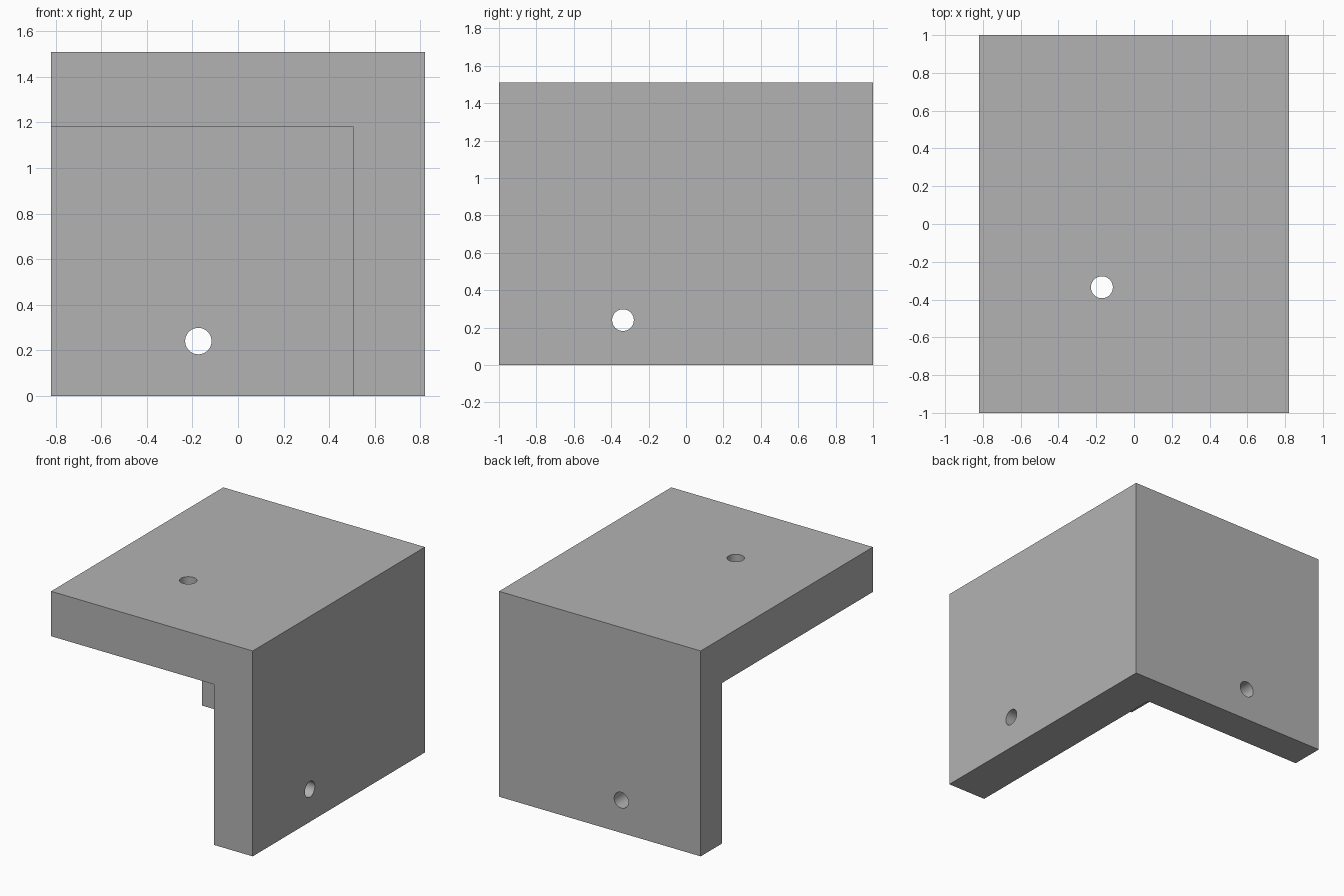
import bpy, math

cube = bpy.data.objects.get("Cube")
if cube:
    bpy.data.objects.remove(cube, do_unlink=True)

# Overall size, inner faces and hole radius
W, D, H = 0.82, 1.0, 1.51
INNER_X, INNER_Y, INNER_Z = 0.507, 0.754, 1.18
HOLE_R = 0.058

grey = bpy.data.materials.new("plain_grey")
grey.use_nodes = True
colour = (0.45, 0.45, 0.45, 1)
grey.diffuse_color = colour
grey.node_tree.nodes["Principled BSDF"].inputs["Base Color"].default_value = colour


def box(name, low, high):
    """Box between two opposite corners."""
    centre = [(a + b) / 2 for a, b in zip(low, high)]
    bpy.ops.mesh.primitive_cube_add(size=1, location=centre)
    ob = bpy.context.object
    ob.name = name
    ob.scale = [b - a for a, b in zip(low, high)]
    bpy.ops.object.transform_apply(location=True, rotation=False, scale=True)
    ob.data.materials.append(grey)
    return ob


def drill(name, location, rotation):
    """Round cutter centred in a plate."""
    bpy.ops.mesh.primitive_cylinder_add(vertices=48, radius=HOLE_R, depth=0.6,
                                        location=location, rotation=rotation)
    ob = bpy.context.object
    ob.name = name
    ob.data.materials.append(grey)
    return ob


# Solid block, hollowed from the front, the open side and below
bracket = box("corner_bracket", (-W, -D, 0), (W, D, H))
cutters = [box("inner_space", (-W - 1, -D - 1, -1), (INNER_X, INNER_Y, INNER_Z))]

# One screw hole through each plate
quarter = math.pi / 2
cutters += [
    drill("top_hole", (-0.17, -0.335, (INNER_Z + H) / 2), (0, 0, 0)),
    drill("side_hole", ((INNER_X + W) / 2, -0.337, 0.24), (0, quarter, 0)),
    drill("back_hole", (-0.174, (INNER_Y + D) / 2, 0.24), (quarter, 0, 0)),
]

bpy.ops.object.select_all(action="DESELECT")
bracket.select_set(True)
bpy.context.view_layer.objects.active = bracket
for cutter in cutters:
    cutter.hide_render = True
    cut = bracket.modifiers.new(cutter.name, "BOOLEAN")
    cut.operation = "DIFFERENCE"
    cut.solver = "EXACT"
    cut.object = cutter
    bpy.ops.object.modifier_apply(modifier=cut.name)
for cutter in cutters:
    bpy.data.objects.remove(cutter, do_unlink=True)

# Smooth hole walls, crisp plate edges
bpy.ops.object.shade_smooth_by_angle(angle=math.radians(30))
